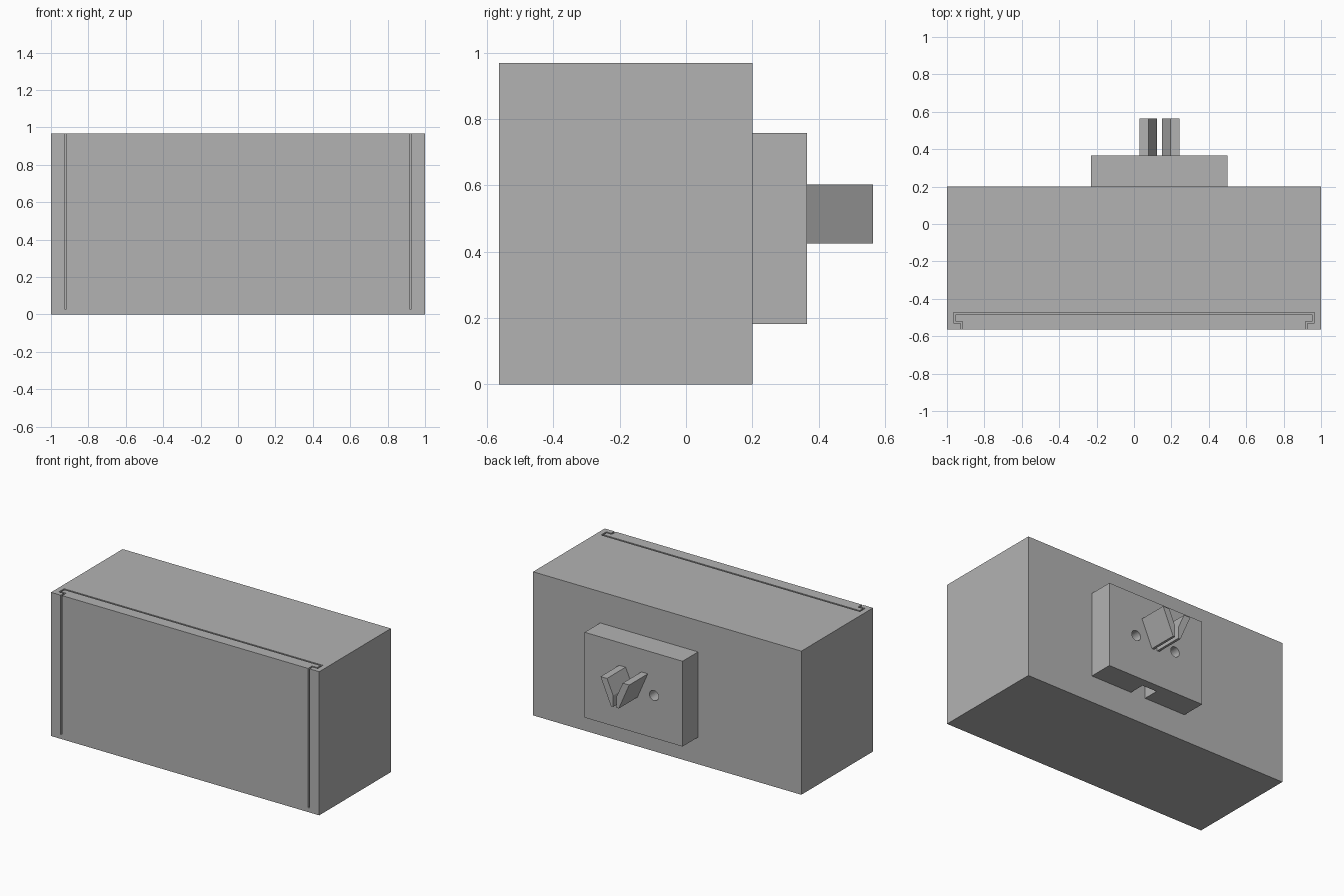
import bpy, bmesh
from mathutils import Matrix, Vector

cube = bpy.data.objects.get("Cube")
if cube:
    bpy.data.objects.remove(cube, do_unlink=True)

grey = bpy.data.materials.new("plain grey")
grey.use_nodes = True
grey.diffuse_color = (0.45, 0.45, 0.45, 1)
grey.node_tree.nodes["Principled BSDF"].inputs["Base Color"].default_value = (0.45, 0.45, 0.45, 1)


def add_object(name, bm):
    bmesh.ops.recalc_face_normals(bm, faces=bm.faces)
    mesh = bpy.data.meshes.new(name)
    bm.to_mesh(mesh)
    bm.free()
    mesh.materials.append(grey)
    obj = bpy.data.objects.new(name, mesh)
    bpy.context.collection.objects.link(obj)
    return obj


def box(name, low, high):
    low, high = Vector(low), Vector(high)
    bm = bmesh.new()
    bmesh.ops.create_cube(bm, size=1)
    bmesh.ops.scale(bm, vec=high - low, verts=bm.verts)
    bmesh.ops.translate(bm, vec=(low + high) / 2, verts=bm.verts)
    return add_object(name, bm)


def prism(name, points, depth):
    bm = bmesh.new()
    face = bm.faces.new([bm.verts.new(p) for p in points])
    moved = bmesh.ops.extrude_face_region(bm, geom=[face])["geom"]
    bmesh.ops.translate(bm, vec=depth, verts=[v for v in moved if isinstance(v, bmesh.types.BMVert)])
    return add_object(name, bm)


def cut(target, cutter):
    cutter.hide_render = True
    mod = target.modifiers.new("cut", "BOOLEAN")
    mod.operation, mod.solver, mod.object = "DIFFERENCE", "EXACT", cutter
    bpy.context.view_layer.objects.active = target
    bpy.ops.object.modifier_apply(modifier=mod.name)
    bpy.data.objects.remove(cutter, do_unlink=True)


FRONT, BACK, PLATE, END = -0.563, 0.2, 0.365, 0.563
TOP = 0.968
MID = 0.136          # centre line of the rear fittings
HOLE_Z = 0.469

# Case with the thin clearance around the sliding front panel
case = box("case", (-1, FRONT, 0), (1, BACK, TOP))
socket = [(0.928, FRONT - 0.02), (0.928, -0.53), (0.965, -0.53), (0.965, -0.474)]
panel = [(0.917, FRONT - 0.02), (0.917, -0.52), (0.955, -0.52), (0.955, -0.485)]


def whole(half):
    return half + [(-x, y) for x, y in reversed(half)]


outline = whole(socket) + whole(panel)[::-1]
cut(case, prism("panel_gap", [(x, y, 0.03) for x, y in outline], (0, 0, TOP)))

# Rear mounting plate with two screw holes and a slot underneath
plate = box("mounting_plate", (-0.23, BACK, 0.182), (0.5, PLATE, 0.757))
for side in (-1, 1):
    bm = bmesh.new()
    bmesh.ops.create_cone(bm, cap_ends=True, segments=32, radius1=0.034, radius2=0.034, depth=0.4,
                          matrix=Matrix.Translation((MID + side * 0.153, 0.3, HOLE_Z))
                          @ Matrix.Rotation(1.5708, 4, "X"))
    cut(plate, add_object("screw_hole", bm))
cut(plate, box("slot", (MID - 0.055, BACK - 0.05, 0.1), (MID + 0.055, 0.308, 0.38)))

# Pair of slanted hook prongs
prong = [(0.107, 0.603), (0.059, 0.603), (0.0125, 0.5), (0.0125, 0.424), (0.029, 0.424)]
for side, name in ((1, "left_prong"), (-1, "right_prong")):
    prism(name, [(MID + side * x, PLATE, z) for x, z in prong], (0, END - PLATE, 0))
